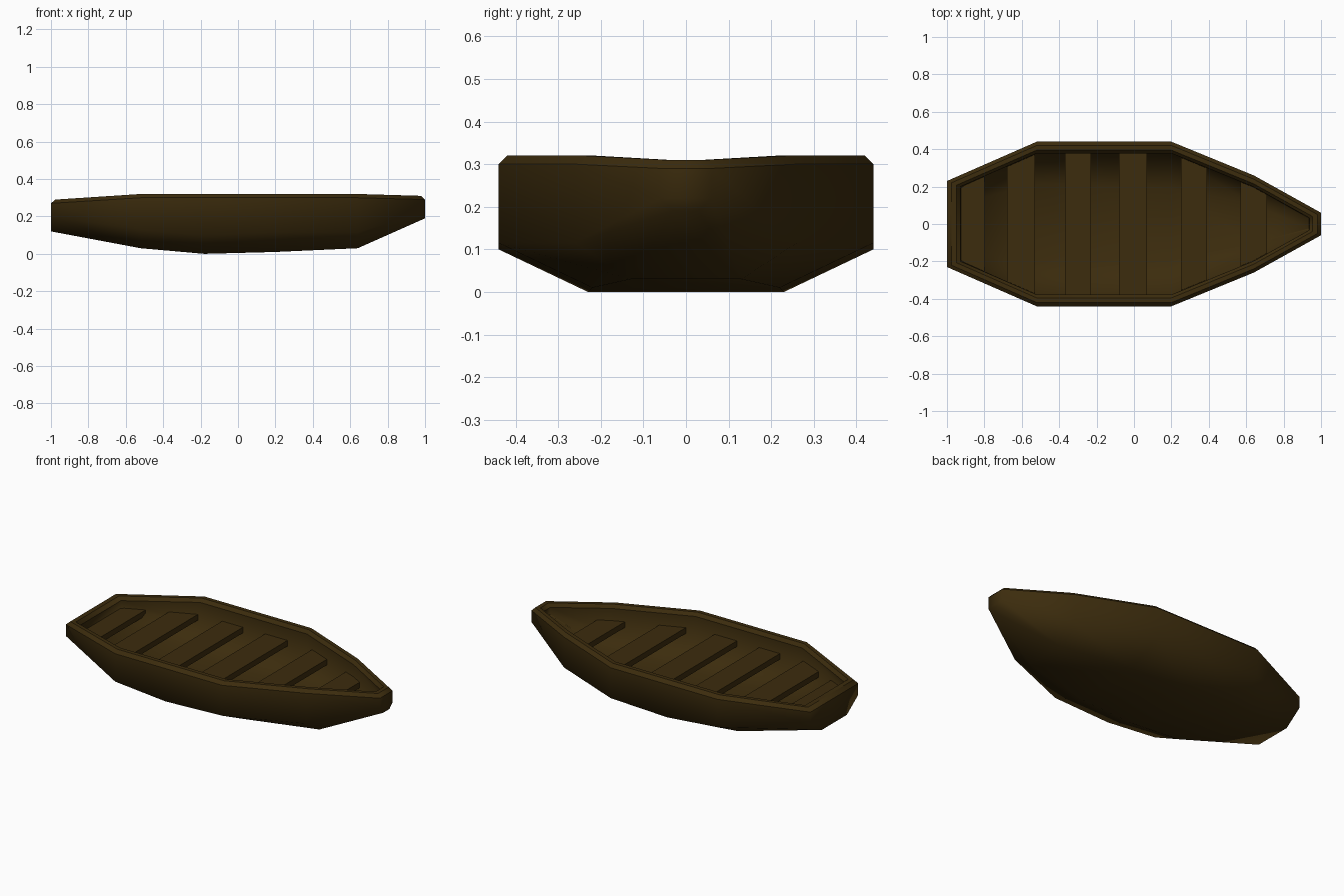
import bpy, bmesh

if "Cube" in bpy.data.objects:
    bpy.data.objects.remove(bpy.data.objects["Cube"])

# Stations along the boat: x, half width, half bottom width, keel z, chine z, rim z
STATIONS = [
    (-1.00, 0.23, 0.12, 0.12, 0.20, 0.29),
    (-0.52, 0.44, 0.24, 0.03, 0.13, 0.32),
    (-0.18, 0.44, 0.23, 0.00, 0.10, 0.32),
    (0.20, 0.44, 0.22, 0.01, 0.115, 0.32),
    (0.64, 0.26, 0.13, 0.03, 0.115, 0.32),
    (1.00, 0.06, 0.03, 0.19, 0.22, 0.31),
]
N = len(STATIONS)

wood = bpy.data.materials.new("dark_brown_wood")
wood.diffuse_color = (0.045, 0.025, 0.004, 1)
wood.use_nodes = True
wood.node_tree.nodes["Principled BSDF"].inputs["Base Color"].default_value = wood.diffuse_color


def interp(x, col):
    """Value of one station column at any x."""
    for a, b in zip(STATIONS, STATIONS[1:]):
        if x <= b[0]:
            t = (x - a[0]) / (b[0] - a[0])
            return a[col] + t * (b[col] - a[col])
    return STATIONS[-1][col]


def finish(bm, name):
    bmesh.ops.recalc_face_normals(bm, faces=bm.faces)
    mesh = bpy.data.meshes.new(name)
    bm.to_mesh(mesh)
    bm.free()
    ob = bpy.data.objects.new(name, mesh)
    bpy.context.collection.objects.link(ob)
    mesh.materials.append(wood)


# Hull: closed loops from the outer bottom, over the rim, down to the inner floor
# Each level: width column, z column, inset, z offset
LEVELS = [
    (2, 3, 0.0, 0.0),       # outer bottom
    (1, 4, 0.0, 0.0),       # outer chine
    (1, 5, 0.0, -0.02),     # gunwale
    (1, 5, 0.02, 0.0),      # rim outer edge
    (1, 5, 0.045, 0.0),     # rim inner edge
    (1, 5, 0.062, -0.02),   # inner wall top
    (1, 4, 0.065, 0.03),    # inner chine
    (2, 3, 0.065, 0.06),    # inner floor
]
bm = bmesh.new()
loops = []
for wcol, zcol, inset, dz in LEVELS:
    side = []
    for s in STATIONS:
        x = max(-1 + inset * 1.15, min(1 - inset, s[0]))
        w = interp(x, wcol) - inset * (1.0 if wcol == 1 else 0.4)
        side.append((x, max(w, 0.015), s[zcol] + dz))
    pts = side + [(x, -y, z) for x, y, z in reversed(side)]
    loops.append([bm.verts.new(p) for p in pts])
for a, b in zip(loops, loops[1:]):
    for i in range(2 * N):
        j = (i + 1) % (2 * N)
        bm.faces.new((a[i], a[j], b[j], b[i]))
for ring in (loops[0], loops[-1]):
    for i in range(N - 1):
        bm.faces.new((ring[i], ring[i + 1], ring[-2 - i], ring[-1 - i]))
# smooth hull with crisp rim lines
for f in bm.faces:
    f.smooth = True
for ring in loops[2:6]:
    for i in range(2 * N):
        bm.edges.get((ring[i], ring[(i + 1) % (2 * N)])).smooth = False
finish(bm, "hull")

# Seats: planks cut to the inner hull outline
SEATS = [(-0.925, -0.80), (-0.68, -0.53), (-0.37, -0.23),
         (-0.08, 0.07), (0.25, 0.39), (0.57, 0.71)]
for k, (x0, x1) in enumerate(SEATS):
    xs = [x0] + [s[0] for s in STATIONS if x0 < s[0] < x1] + [x1]
    side = [(x, interp(x, 1) - 0.064) for x in xs]
    outline = side + [(x, -y) for x, y in reversed(side)]
    bm = bmesh.new()
    top = bm.faces.new([bm.verts.new((x, y, 0.227)) for x, y in outline])
    ext = bmesh.ops.extrude_face_region(bm, geom=[top], use_keep_orig=True)
    for v in ext["geom"]:
        if isinstance(v, bmesh.types.BMVert):
            v.co.z -= 0.035
    finish(bm, "seat_%d" % (k + 1))
